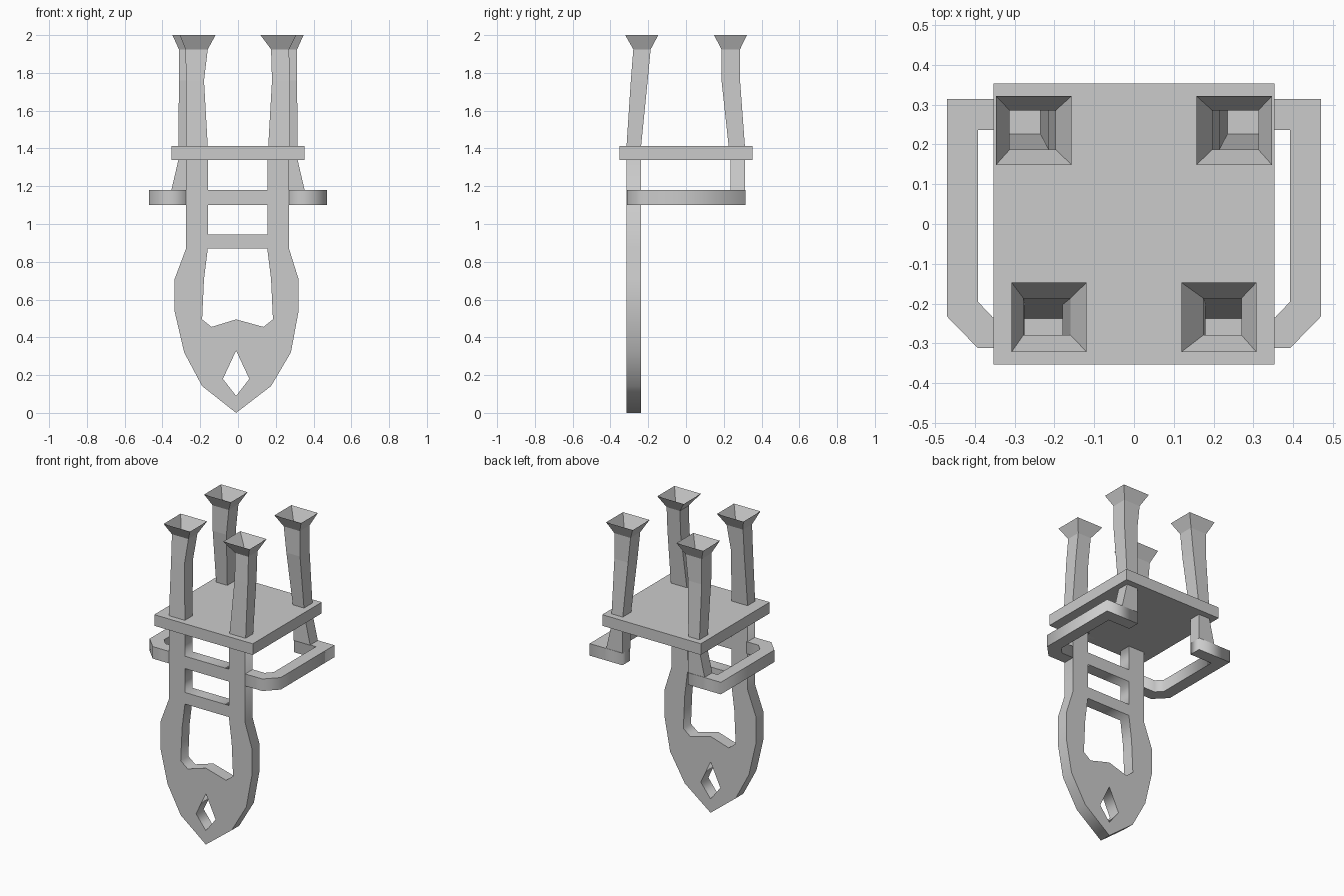
import bpy, bmesh
from math import radians

if "Cube" in bpy.data.objects:
    bpy.data.objects.remove(bpy.data.objects["Cube"])


def slab(name, loops, thickness, location, rotation=(0, 0, 0)):
    """Flat plate from a closed outline plus optional holes."""
    curve = bpy.data.curves.new(name, 'CURVE')
    curve.dimensions = '2D'
    curve.fill_mode = 'BOTH'
    curve.extrude = thickness / 2
    for points in loops:
        spline = curve.splines.new('POLY')
        spline.points.add(len(points) - 1)
        for p, (x, y) in zip(spline.points, points):
            p.co = (x, y, 0, 1)
        spline.use_cyclic_u = True
    obj = bpy.data.objects.new(name, curve)
    bpy.context.collection.objects.link(obj)
    obj.location, obj.rotation_euler = location, rotation
    bpy.ops.object.select_all(action='DESELECT')
    obj.select_set(True)
    bpy.context.view_layer.objects.active = obj
    bpy.ops.object.convert(target='MESH')
    return bpy.context.object


def loft(name, rings, cap):
    """Square tube through (x0, x1, y0, y1, z) sections."""
    bm = bmesh.new()
    loops = [[bm.verts.new(c) for c in
              ((a, c0, z), (b, c0, z), (b, d, z), (a, d, z))]
             for a, b, c0, d, z in rings]
    for low, high in zip(loops, loops[1:]):
        for i in range(4):
            j = (i + 1) % 4
            bm.faces.new((low[i], low[j], high[j], high[i]))
    if cap:
        bm.faces.new(loops[0][::-1])
        bm.faces.new(loops[-1])
    mesh = bpy.data.meshes.new(name)
    bm.to_mesh(mesh)
    bm.free()
    obj = bpy.data.objects.new(name, mesh)
    bpy.context.collection.objects.link(obj)
    return obj


def rect(x0, x1, z0, z1):
    return [(x0, z0), (x1, z0), (x1, z1), (x0, z1)]


# Chair back: upside-down pointed plate with openings
outline = [(-.01, 0), (.175, .142), (.28, .32), (.32, .535), (.32, .71),
           (.27, .87), (.27, 1.345), (-.275, 1.345), (-.275, .87),
           (-.335, .71), (-.335, .535), (-.285, .32), (-.19, .142)]
window = [(-.16, .87), (-.18, .71), (-.19, .495), (-.14, .455), (-.01, .495),
          (.135, .455), (.185, .495), (.175, .71), (.155, .87)]
diamond = [(-.01, .33), (.06, .18), (-.01, .09), (-.08, .18)]
# top opening is closed by the seat above it
slab("chair_back", [outline, window, diamond, rect(-.16, .155, .945, 1.10),
                    rect(-.16, .155, 1.18, 1.34)],
     .078, (0, -.276, 0), (radians(90), 0, 0))

# Seat
loft("seat", [(-.353, .353, -.353, .353, 1.34),
              (-.353, .353, -.353, .353, 1.412)], True)

# Armrests and their slanted supports
arm = [(.27, -.312), (.393, -.312), (.47, -.233), (.47, .315), (.235, .315),
       (.235, .237), (.393, .237), (.393, -.195), (.355, -.235), (.27, -.235)]
for side, s in (("right", 1), ("left", -1)):
    slab(f"armrest_{side}", [[(s * x, y) for x, y in arm]], .078, (0, 0, 1.14))
    loft(f"arm_support_{side}",
         [(*sorted((s * .235, s * .353)), .235, .313, 1.178),
          (*sorted((s * .235, s * .315)), .235, .313, 1.342)], True)

# Hollow legs with flared open feet
for side, s in (("right", 1), ("left", -1)):
    def span(a, b):
        return sorted((s * a, s * b))
    inner, outer = (.175, .27) if s > 0 else (.16, .278)
    loft(f"back_leg_{side}",
         [(*span(.16, .275), -.315, -.238, 1.41),
          (*span(.18, .275), -.292, -.203, 1.76),
          (*span(inner, outer), -.279, -.187, 1.925),
          (*span(.119, .308), -.322, -.147, 2.0)], False)
    loft(f"front_leg_{side}",
         [(*span(.235, .315), .226, .312, 1.41),
          (*span(.215, .313), .188, .286, 1.76),
          (*span(.197, .313), .187, .286, 1.925),
          (*span(.157, .347), .149, .322, 2.0)], False)
